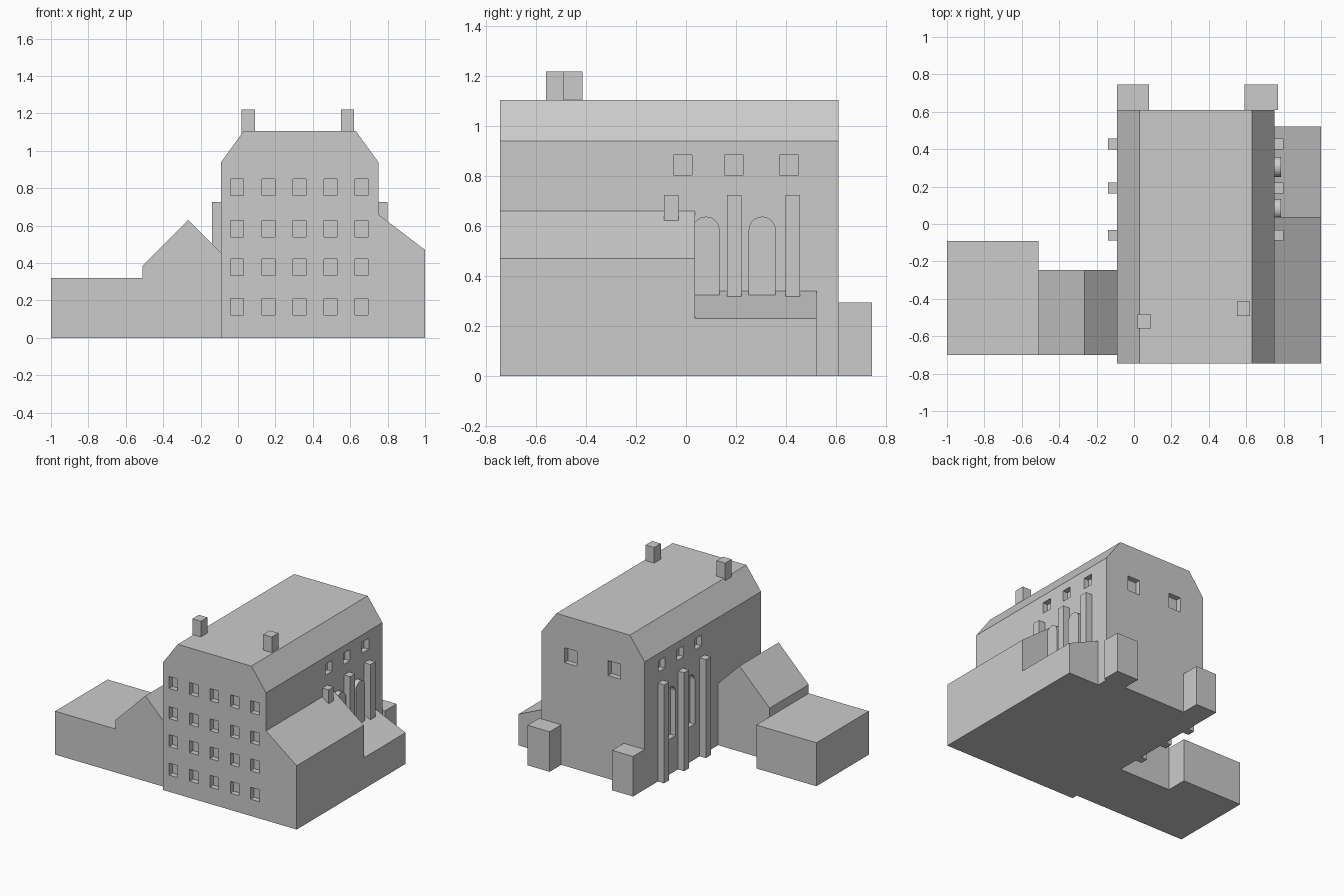
import bpy, bmesh, math
from mathutils import Vector

if "Cube" in bpy.data.objects:
    bpy.data.objects.remove(bpy.data.objects["Cube"])

stone = bpy.data.materials.new("plain grey")
stone.diffuse_color = (0.6, 0.6, 0.6, 1)
stone.use_nodes = True
stone.node_tree.nodes["Principled BSDF"].inputs["Base Color"].default_value = stone.diffuse_color


def prism(bm, pts, axis, a, b):
    """Extrude a 2D outline along x (pts are y,z) or along y (pts are x,z)."""
    def at(p, d):
        return Vector((d, p[0], p[1])) if axis == 'x' else Vector((p[0], d, p[1]))
    low = [bm.verts.new(at(p, a)) for p in pts]
    high = [bm.verts.new(at(p, b)) for p in pts]
    faces = [bm.faces.new(low), bm.faces.new(high)]
    n = len(pts)
    for i in range(n):
        j = (i + 1) % n
        faces.append(bm.faces.new((low[i], low[j], high[j], high[i])))
    bmesh.ops.recalc_face_normals(bm, faces=faces)


def box(bm, x0, x1, y0, y1, z0, z1):
    prism(bm, [(x0, z0), (x1, z0), (x1, z1), (x0, z1)], 'y', y0, y1)


def finish(name, bm):
    me = bpy.data.meshes.new(name)
    bm.to_mesh(me)
    bm.free()
    me.materials.append(stone)
    ob = bpy.data.objects.new(name, me)
    bpy.context.collection.objects.link(ob)
    return ob


def prism_part(name, pts, axis, a, b):
    bm = bmesh.new()
    prism(bm, pts, axis, a, b)
    return finish(name, bm)


def box_part(name, *d):
    bm = bmesh.new()
    box(bm, *d)
    return finish(name, bm)


def arch(yc, r, z0, z1, n=16):
    """Round-headed window outline in y,z."""
    top = [(yc + r * math.cos(math.pi * i / n), z1 - r + r * math.sin(math.pi * i / n))
           for i in range(n + 1)]
    return [(yc - r, z0), (yc + r, z0)] + top


# Main hall with a mansard roof
hall = prism_part("main_hall", [(-0.09, 0), (0.75, 0), (0.75, 0.94), (0.63, 1.105),
                                (0.03, 1.105), (-0.09, 0.94)], 'y', -0.745, 0.61)

# Window recesses cut from the hall
D = 0.04
bm = bmesh.new()
for x in (-0.005, 0.163, 0.328, 0.494, 0.66):           # front grid
    for z in (0.167, 0.377, 0.583, 0.805):
        box(bm, x - 0.035, x + 0.035, -0.9, -0.745 + D, z - 0.044, z + 0.044)
for x in (0.157, 0.513):                                # back pair
    box(bm, x - 0.05, x + 0.05, 0.61 - D, 0.8, 0.76, 0.87)
for y in (-0.013, 0.193, 0.413):                        # small side windows
    box(bm, -0.2, -0.09 + D, y - 0.038, y + 0.038, 0.805, 0.885)
    box(bm, 0.75 - D, 0.9, y - 0.038, y + 0.038, 0.805, 0.885)
for y in (0.08, 0.305):                                 # arched left windows
    prism(bm, arch(y, 0.054, 0.26, 0.638), 'x', -0.2, -0.09 + D)
cutter = finish("window_cutter", bm)
cutter.hide_render = True
mod = hall.modifiers.new("windows", 'BOOLEAN')
mod.operation = 'DIFFERENCE'
mod.solver = 'EXACT'
mod.object = cutter
bpy.context.view_layer.objects.active = hall
bpy.ops.object.modifier_apply(modifier=mod.name)
bpy.data.objects.remove(cutter)

# Arched panels standing proud of the right wall
for i, y in enumerate((0.08, 0.305)):
    prism_part(f"arched_panel_{i}", arch(y, 0.054, 0.26, 0.638), 'x', 0.74, 0.785)

# Pilasters on both side walls
for i, y in enumerate((-0.06, 0.193, 0.427)):
    box_part(f"left_pilaster_{i}", -0.14, -0.09, y - 0.029, y + 0.029, 0, 0.725)
    box_part(f"right_pilaster_{i}", 0.75, 0.8, y - 0.029, y + 0.029, 0, 0.725)

# Lean-to wings on the right
prism_part("tall_lean_to", [(0.75, 0), (1, 0), (1, 0.47), (0.75, 0.66)], 'y', -0.745, 0.037)
prism_part("low_lean_to", [(0.75, 0), (1, 0), (1, 0.23), (0.75, 0.34)], 'y', 0.037, 0.522)

# Gabled link and flat-roofed block on the left
prism_part("gabled_wing", [(-0.51, 0), (-0.09, 0), (-0.09, 0.455), (-0.265, 0.63),
                           (-0.51, 0.385)], 'y', -0.70, -0.245)
box_part("flat_wing", -1, -0.51, -0.70, -0.09, 0, 0.32)

# Back buttress blocks
box_part("back_block_left", -0.09, 0.08, 0.61, 0.745, 0, 0.295)
box_part("back_block_right", 0.59, 0.77, 0.61, 0.745, 0, 0.295)

# Chimneys
box_part("chimney_left", 0.02, 0.09, -0.56, -0.485, 1.0, 1.22)
box_part("chimney_right", 0.55, 0.62, -0.492, -0.415, 1.0, 1.22)
